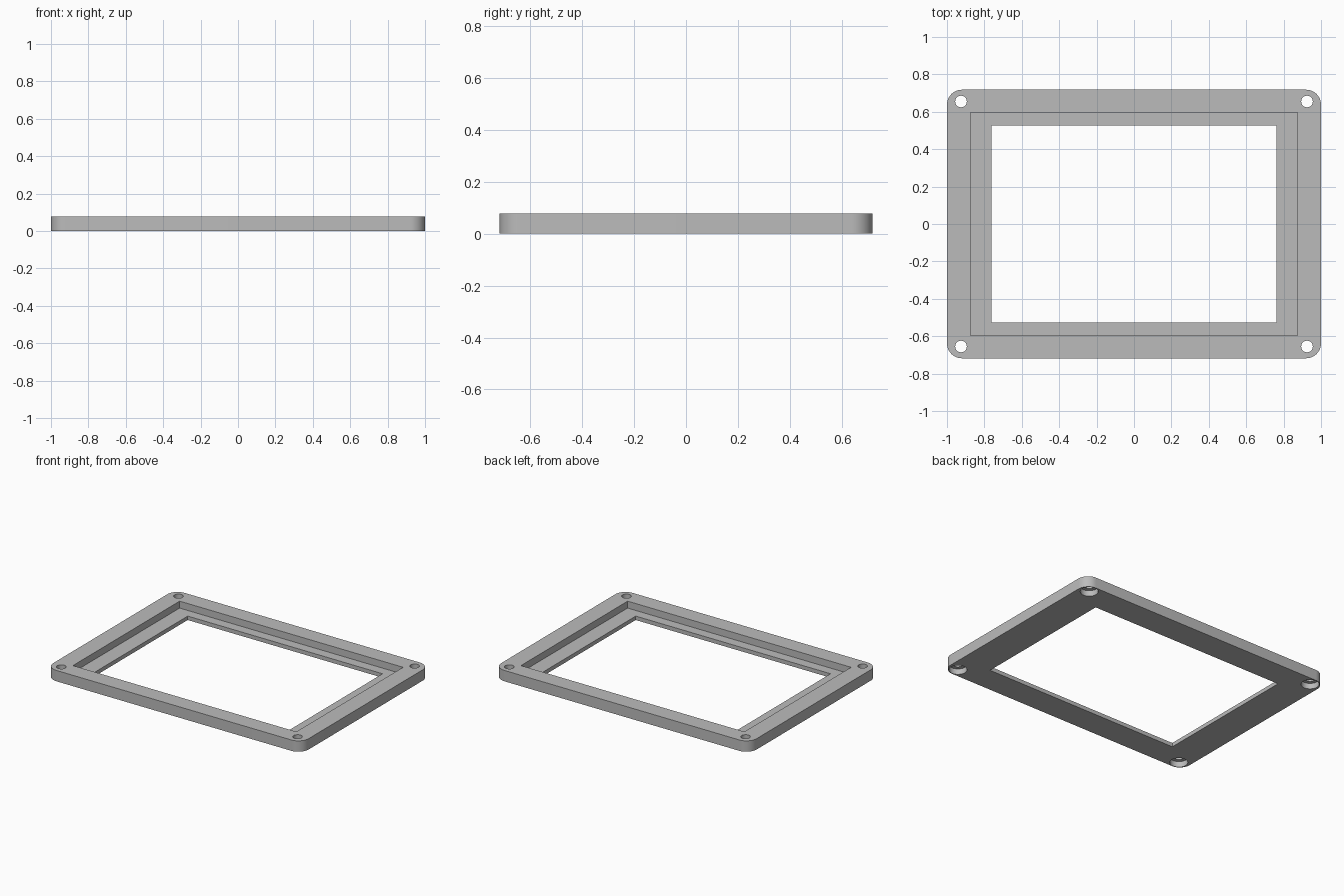
import bpy
import bmesh
import math

if "Cube" in bpy.data.objects:
    bpy.data.objects.remove(bpy.data.objects["Cube"])

HEIGHT = 0.077
LEDGE = 0.028        # thickness of the inner lip
BORE_DEPTH = 0.04    # screw head pocket, from below

grey = bpy.data.materials.new("plain_grey")
grey.use_nodes = True
colour = (0.5, 0.5, 0.5, 1)
grey.diffuse_color = colour
grey.node_tree.nodes["Principled BSDF"].inputs["Base Color"].default_value = colour


def prism(name, outline, z0, z1):
    """Extrude a flat outline from z0 to z1."""
    bm = bmesh.new()
    base = bm.faces.new([bm.verts.new((x, y, z0)) for x, y in outline])
    top = bmesh.ops.extrude_face_region(bm, geom=[base])["geom"]
    verts = [v for v in top if isinstance(v, bmesh.types.BMVert)]
    bmesh.ops.translate(bm, verts=verts, vec=(0, 0, z1 - z0))
    bmesh.ops.recalc_face_normals(bm, faces=bm.faces)
    mesh = bpy.data.meshes.new(name)
    bm.to_mesh(mesh)
    bm.free()
    obj = bpy.data.objects.new(name, mesh)
    bpy.context.collection.objects.link(obj)
    mesh.materials.append(grey)
    return obj


def arc(cx, cy, r, start, sweep, steps):
    return [(cx + r * math.cos(start + sweep * i / steps),
             cy + r * math.sin(start + sweep * i / steps)) for i in range(steps + 1)]


def rectangle(hx, hy):
    return [(-hx, -hy), (hx, -hy), (hx, hy), (-hx, hy)]


def rounded_rectangle(hx, hy, r):
    points = []
    for i, (sx, sy) in enumerate([(1, 1), (-1, 1), (-1, -1), (1, -1)]):
        points += arc(sx * (hx - r), sy * (hy - r), r, i * math.pi / 2, math.pi / 2, 12)
    return points


def circle(cx, cy, r):
    return arc(cx, cy, r, 0, 2 * math.pi, 40)[:-1]


# Rounded plate
frame = prism("bezel_frame", rounded_rectangle(1.0, 0.718, 0.08), 0, HEIGHT)

# Window opening and the stepped recess above the lip
cutters = [
    prism("window_cutter", rectangle(0.763, 0.527), -0.1, 0.2),
    prism("recess_cutter", rectangle(0.875, 0.597), LEDGE, 0.2),
]

# Corner screw holes with wider pockets underneath
for sx in (-1, 1):
    for sy in (-1, 1):
        x, y = sx * 0.925, sy * 0.655
        cutters.append(prism("screw_hole_cutter", circle(x, y, 0.031), -0.1, 0.2))
        cutters.append(prism("screw_pocket_cutter", circle(x, y, 0.058), -0.1, BORE_DEPTH))

bpy.ops.object.select_all(action="DESELECT")
bpy.context.view_layer.objects.active = frame
frame.select_set(True)
for cutter in cutters:
    cutter.hide_render = True
    cut = frame.modifiers.new("cut", "BOOLEAN")
    cut.operation = "DIFFERENCE"
    cut.solver = "EXACT"
    cut.object = cutter
    bpy.ops.object.modifier_apply(modifier=cut.name)
    bpy.data.objects.remove(cutter)

bpy.ops.object.shade_smooth_by_angle(angle=math.radians(30))
